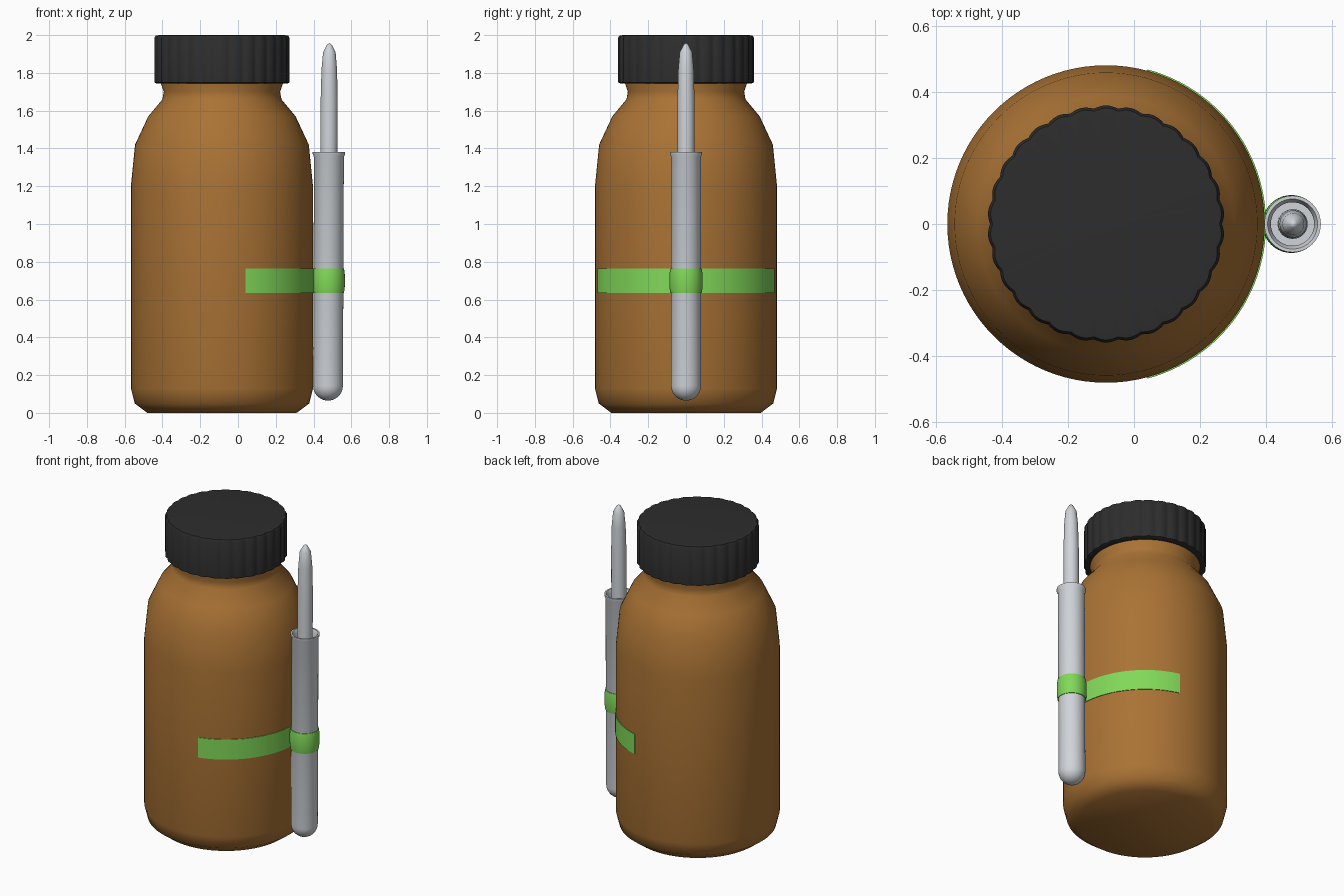
import bpy, bmesh, math
from mathutils import Vector

cube = bpy.data.objects.get("Cube")
if cube:
    bpy.data.objects.remove(cube, do_unlink=True)


def material(name, rgb):
    m = bpy.data.materials.new(name)
    m.use_nodes = True
    m.diffuse_color = (*rgb, 1)
    bsdf = m.node_tree.nodes["Principled BSDF"]
    bsdf.inputs["Base Color"].default_value = (*rgb, 1)
    bsdf.inputs["Roughness"].default_value = 0.5
    return m


AMBER = material("amber glass", (0.40, 0.17, 0.035))
BLACK = material("black plastic", (0.026, 0.026, 0.026))
STEEL = material("pale steel", (0.63, 0.66, 0.69))
GREEN = material("green strap", (0.22, 0.69, 0.10))


def lathe(name, profile, mat, x, steps=64, arc=math.tau, closed=False,
          ripple=None, angle=40):
    """Revolve (radius, height) points about z; ripple(t, i) scales the radius."""
    bm = bmesh.new()
    full = arc >= math.tau
    columns = steps if full else steps + 1
    rings = []
    for i, (r, z) in enumerate(profile):
        if r == 0:
            rings.append([bm.verts.new((0, 0, z))] * columns)
            continue
        ring = []
        for k in range(columns):
            t = arc * k / steps - (0 if full else arc / 2)
            q = r * (ripple(t, i) if ripple else 1)
            ring.append(bm.verts.new((q * math.cos(t), q * math.sin(t), z)))
        rings.append(ring)
    pairs = list(zip(rings, rings[1:]))
    if closed:
        pairs.append((rings[-1], rings[0]))
    for a, b in pairs:
        for k in range(steps):
            n = (k + 1) % columns
            corners = list(dict.fromkeys((a[k], a[n], b[n], b[k])))
            bm.faces.new(corners)
    if not full:
        # close both ends of a partial band
        for k in (0, columns - 1):
            bm.faces.new([ring[k] for ring in rings])
    bmesh.ops.recalc_face_normals(bm, faces=bm.faces)
    mesh = bpy.data.meshes.new(name)
    bm.to_mesh(mesh)
    bm.free()
    mesh.materials.append(mat)
    ob = bpy.data.objects.new(name, mesh)
    bpy.context.collection.objects.link(ob)
    ob.location = Vector((x, 0, 0))
    bpy.ops.object.select_all(action="DESELECT")
    ob.select_set(True)
    bpy.context.view_layer.objects.active = ob
    bpy.ops.object.shade_smooth_by_angle(angle=math.radians(angle))
    return ob


BOTTLE_X, TUBE_X = -0.085, 0.478

# Bottle with chamfered foot, sloping shoulder and neck
lathe("bottle", [(0, 0), (0.395, 0), (0.462, 0.05), (0.482, 0.13), (0.482, 1.2),
                 (0.46, 1.42), (0.39, 1.57), (0.315, 1.66), (0.308, 1.70),
                 (0.325, 1.75), (0.325, 1.9), (0, 1.9)], AMBER, BOTTLE_X, 96)

# Screw cap with a scalloped grip
RIBS = 30


def scallop(t, i):
    depth = 0.022 if i in (1, 2, 3, 4) else 0
    return 1 - depth * (1 - abs(math.sin(RIBS * t / 2)))


lathe("cap", [(0.32, 1.745), (0.35, 1.745), (0.36, 1.75), (0.36, 1.985),
              (0.352, 1.998), (0.33, 2.0), (0, 2.0)], BLACK, BOTTLE_X,
      RIBS * 8, ripple=scallop)

# Tube with a round bottom, a flared rim and an open mouth
R = 0.079
bowl = [(R * math.sin(a), 0.065 + R * (1 - math.cos(a)))
        for a in (math.pi / 2 * k / 8 for k in range(9))]
tube = lathe("tube", bowl + [(R, 1.355), (0.086, 1.37), (0.086, 1.382),
                             (0.076, 1.382), (0.066, 1.36), (0.066, 1.25), (0, 1.25)],
             STEEL, TUBE_X - 0.002, 40)

# Slim probe standing out of the tube
probe = lathe("probe", [(0, 1.2), (0.045, 1.2), (0.045, 1.66), (0.041, 1.82),
                        (0.033, 1.91), (0.012, 1.95), (0, 1.958)], STEEL,
              TUBE_X - 0.002, 32)
for ob in (tube, probe):
    ob.rotation_euler.y = 0.004

# Strap hugging the bottle side, and the loop that holds the tube
LOW, HIGH = 0.635, 0.765
lathe("bottle_strap", [(0.478, LOW), (0.486, LOW), (0.486, HIGH), (0.478, HIGH)],
      GREEN, BOTTLE_X, 48, arc=math.radians(150), closed=True)
lathe("tube_loop", [(0.076, LOW), (0.083, LOW), (0.087, LOW + 0.025),
                    (0.088, 0.70), (0.087, HIGH - 0.025), (0.083, HIGH),
                    (0.076, HIGH)], GREEN, TUBE_X, 40, closed=True)
